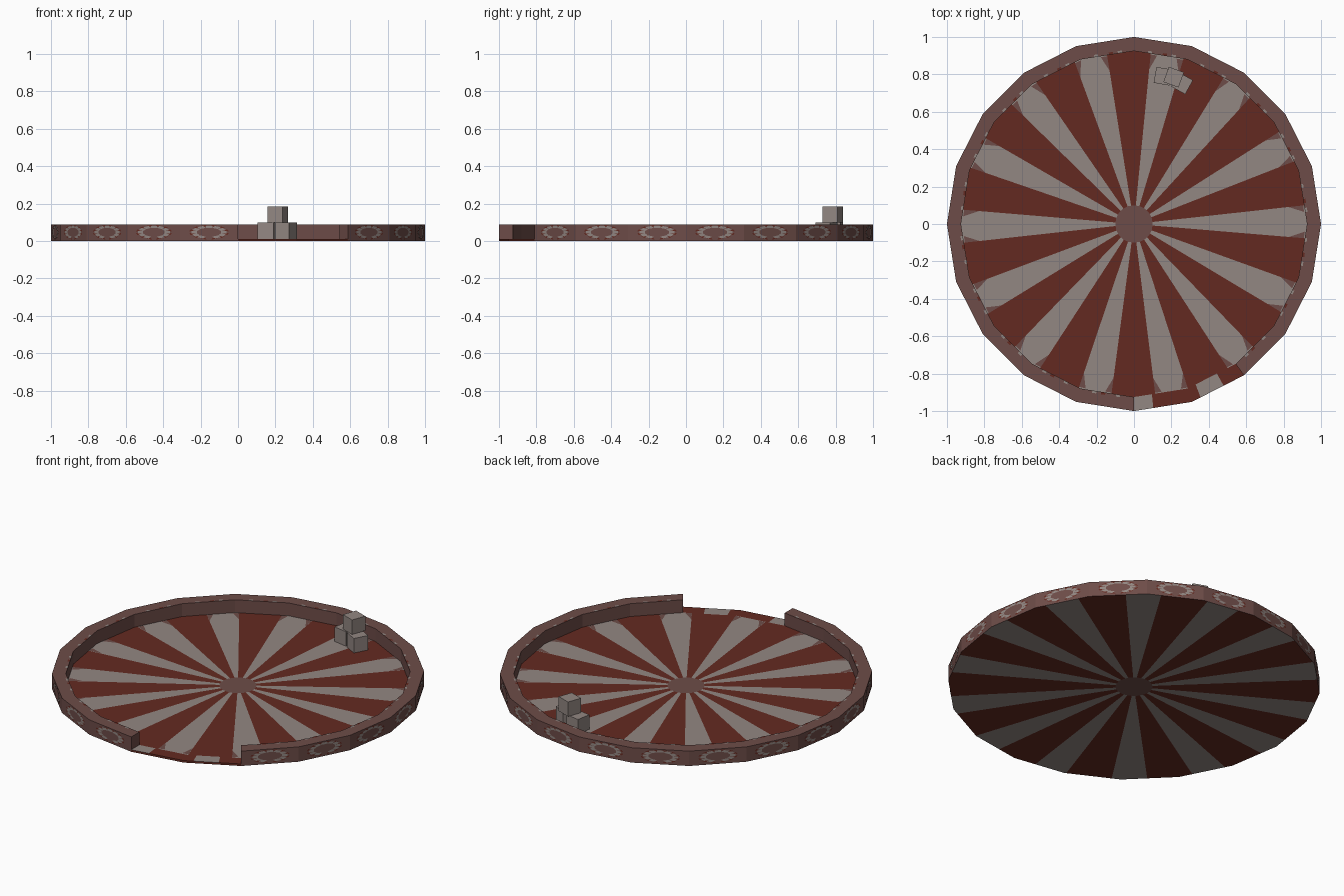
import bpy, bmesh, math
from mathutils import Matrix, Vector

if "Cube" in bpy.data.objects:
    bpy.data.objects.remove(bpy.data.objects["Cube"])

SIDES = 20
STEP = 360 / SIDES
GAP = (270, 306)          # opening in the wall, degrees
FLOOR, TOP, INNER, HUB = 0.012, 0.088, 0.925, 0.1
STRIPES = 14


def material(name, rgb):
    m = bpy.data.materials.new(name)
    m.diffuse_color = (*rgb, 1)
    m.use_nodes = True
    m.node_tree.nodes["Principled BSDF"].inputs["Base Color"].default_value = m.diffuse_color
    return m


red = material("brick red", (0.127, 0.023, 0.015))
grey = material("warm grey", (0.290, 0.243, 0.225))
brown = material("dusty brown", (0.155, 0.073, 0.065))
MATS = [red, grey, brown]
RED, GREY, BROWN = range(3)


def finish(name, bm, recalc=True):
    if recalc:
        bmesh.ops.remove_doubles(bm, verts=bm.verts, dist=1e-5)
        bmesh.ops.recalc_face_normals(bm, faces=bm.faces)
    me = bpy.data.meshes.new(name)
    bm.to_mesh(me)
    bm.free()
    for m in MATS:
        me.materials.append(m)
    ob = bpy.data.objects.new(name, me)
    bpy.context.collection.objects.link(ob)
    return ob


def point(radius, deg, z):
    """Point on the 20-sided outline scaled by radius."""
    half = math.radians(STEP / 2)
    r = radius * math.cos(half) / math.cos(math.radians(deg % STEP) - half)
    a = math.radians(deg)
    return Vector((r * math.cos(a), r * math.sin(a), z))


def face(bm, pts, mat):
    f = bm.faces.new([bm.verts.new(p) for p in pts])
    f.material_index = mat


# Floor: radial stripes, plain hub, patched sill in the opening
pitch = 360 / STRIPES
half_light = pitch * 0.215
centres = [i * pitch + 0.75 + math.sin(math.radians(i * pitch))
           for i in range(STRIPES)]


def is_light(deg):
    return any(abs((deg - c + 180) % 360 - 180) < half_light for c in centres)


cuts = {round(i * STEP, 4) for i in range(SIDES)} | {276, 291, 299}
for c in centres:
    cuts |= {round((c + s * half_light) % 360, 4) for s in (-1, 1)}
cuts = sorted(cuts)

bm = bmesh.new()
for a, b in zip(cuts, cuts[1:] + [cuts[0] + 360]):
    mid = (a + b) / 2
    stripe = GREY if is_light(mid) else RED
    in_gap = GAP[0] < mid < GAP[1]
    sill = GREY if mid < 276 or 291 < mid < 299 else RED
    for z in (0, FLOOR):
        rim_mat = sill if in_gap and z else stripe
        face(bm, [(0, 0, z), point(HUB, a, z), point(HUB, b, z)], BROWN)
        for r0, r1, m in ((HUB, INNER, stripe), (INNER, 1, rim_mat)):
            face(bm, [point(r0, a, z), point(r1, a, z),
                      point(r1, b, z), point(r0, b, z)], m)
    face(bm, [point(1, a, 0), point(1, b, 0), point(1, b, FLOOR),
              point(1, a, FLOOR)], RED if in_gap else BROWN)
finish("striped_floor", bm)

# Worn brown corners at the outer end of each light stripe
bm = bmesh.new()
for c in centres:
    z = FLOOR + 0.0015
    for s in (-1, 1):
        tri = [point(0.84, c + s * half_light, z),
               point(0.92, c + s * half_light, z),
               point(0.92, c + s * half_light * 0.6, z)]
        face(bm, tri if s < 0 else tri[::-1], BROWN)
finish("worn_stripe_corners", bm, recalc=False)

# Low wall running round the floor, open at the front right
bm = bmesh.new()
wall_angles = [GAP[1] + i * STEP for i in range(SIDES - 1)]


def section(a):
    return [point(INNER, a, FLOOR), point(1, a, FLOOR),
            point(1, a, TOP), point(INNER, a, TOP)]


for a, b in zip(wall_angles, wall_angles[1:]):
    p, q = section(a), section(b)
    for k in range(4):
        n = (k + 1) % 4
        face(bm, [p[k], p[n], q[n], q[k]], BROWN)
for a in (wall_angles[0], wall_angles[-1]):
    face(bm, section(a), BROWN)
finish("ring_wall", bm)

# Painted rosettes: a worn pale oval with red teeth on every outer wall panel
bm = bmesh.new()
FLECKS = 12
for a, b in zip(wall_angles, wall_angles[1:]):
    p, q = point(1, a, 0), point(1, b, 0)
    along = (q - p).normalized()
    out = along.cross(Vector((0, 0, 1)))
    centre = (p + q) / 2 + out * 0.002 + Vector((0, 0, 0.047))

    def oval(scale, t):
        return (centre + along * (0.108 * scale * math.cos(t))
                + Vector((0, 0, 0.039 * scale * math.sin(t))))

    for k in range(FLECKS):
        t = 2 * math.pi * k / FLECKS
        w = math.pi / FLECKS
        if math.sin(t) > -0.9:
            face(bm, [oval(0.62, t - w), oval(0.9, t - w * 0.7),
                      oval(0.9, t + w * 0.7), oval(0.62, t + w)], GREY)
        u = t + w
        face(bm, [oval(0.78, u), oval(1, u - w * 0.6),
                  oval(1, u + w * 0.6)], RED)
finish("wall_rosettes", bm, recalc=False)

# Small paint chips along the inner edge of the wall top
bm = bmesh.new()
for a in wall_angles[:-1]:
    z = TOP + 0.001
    for d, m in ((4, GREY), (7, RED), (12, GREY)):
        face(bm, [point(INNER, a + d, z), point(INNER + 0.013, a + d, z),
                  point(INNER + 0.013, a + d + 1.4, z),
                  point(INNER, a + d + 1.4, z)], m)
finish("wall_top_chips", bm, recalc=False)

# Three small blocks stacked near the back wall
SIZE = 0.086
for name, x, y, z, turn in (("block_left", 0.155, 0.790, FLOOR, -10),
                            ("block_right", 0.257, 0.752, FLOOR, -29),
                            ("block_top", 0.212, 0.785, FLOOR + SIZE, -20)):
    bm = bmesh.new()
    bmesh.ops.create_cube(bm, size=SIZE)
    for f in bm.faces:
        f.material_index = GREY
    bm.transform(Matrix.Translation((x, y, z + SIZE / 2))
                 @ Matrix.Rotation(math.radians(turn), 4, 'Z'))
    finish(name, bm)
